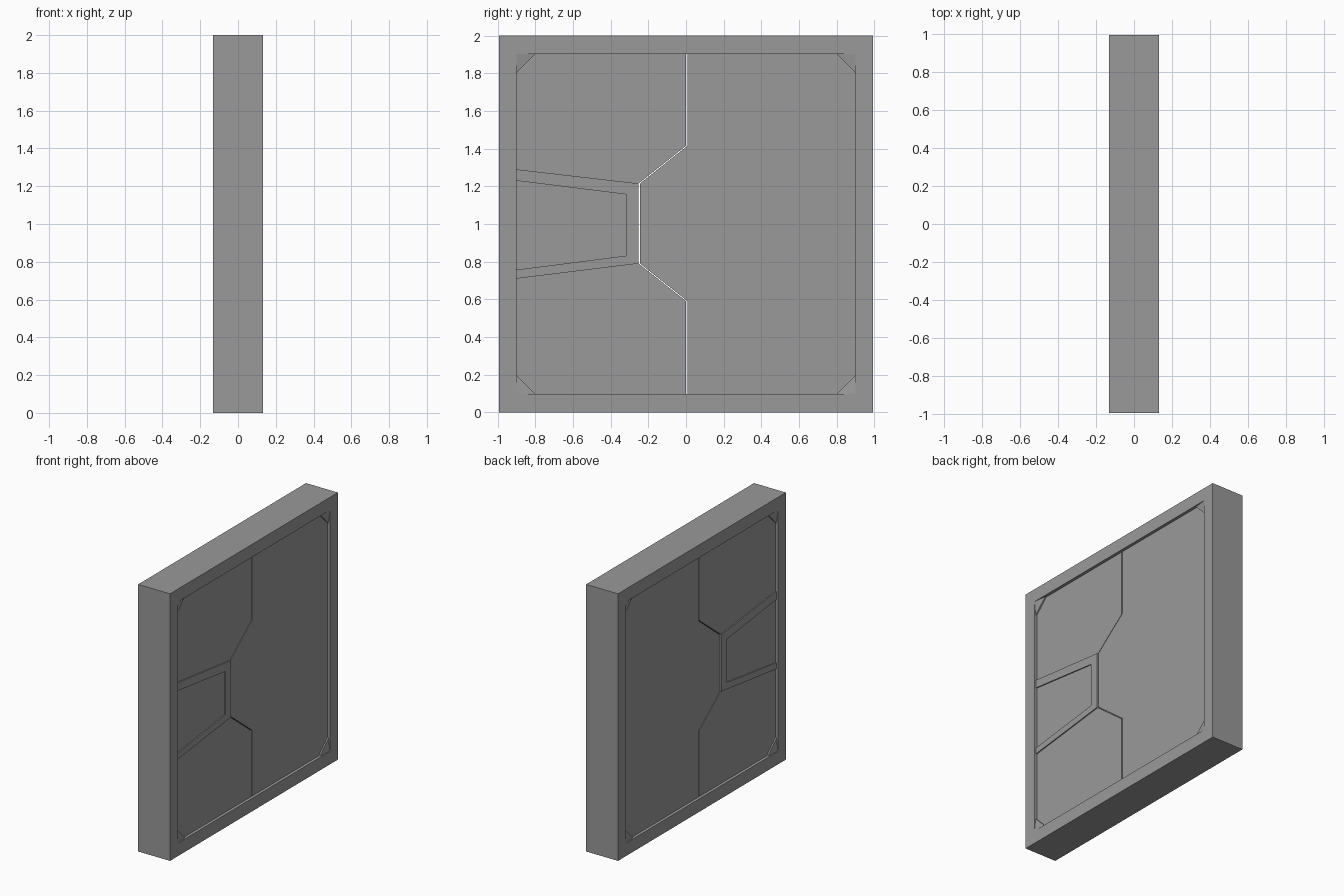
import bpy, bmesh

if "Cube" in bpy.data.objects:
    bpy.data.objects.remove(bpy.data.objects["Cube"])

FACE, LEAF, BAND = 0.132, 0.11, 0.118   # half depths: frame, door leaf, raised trim
OUT_Y, IN_Y = 0.993, 0.90
LOW, HIGH = 0.097, 1.903
GAP = 0.008

grey = bpy.data.materials.new("dark_grey")
grey.diffuse_color = (0.32, 0.32, 0.32, 1)
grey.use_nodes = True
grey.node_tree.nodes["Principled BSDF"].inputs["Base Color"].default_value = grey.diffuse_color


def finish(name, bm):
    bmesh.ops.recalc_face_normals(bm, faces=bm.faces)
    mesh = bpy.data.meshes.new(name)
    bm.to_mesh(mesh)
    bm.free()
    mesh.materials.append(grey)
    obj = bpy.data.objects.new(name, mesh)
    bpy.context.collection.objects.link(obj)
    return obj


def prism(name, profile, x0, x1):
    """Extrude a closed (y, z) profile along x."""
    bm = bmesh.new()
    face = bm.faces.new([bm.verts.new((x0, y, z)) for y, z in profile])
    out = bmesh.ops.extrude_face_region(bm, geom=[face])
    verts = [g for g in out["geom"] if isinstance(g, bmesh.types.BMVert)]
    bmesh.ops.translate(bm, verts=verts, vec=(x1 - x0, 0, 0))
    return finish(name, bm)


def rect(y, z0, z1):
    return [(-y, z0), (y, z0), (y, z1), (-y, z1)]


# Surrounding frame, built as a rectangular ring
bm = bmesh.new()
loops = [[bm.verts.new((x, y, z)) for y, z in pts]
         for x, pts in ((-FACE, rect(OUT_Y, 0, 2)), (FACE, rect(OUT_Y, 0, 2)),
                        (FACE, rect(IN_Y, LOW, HIGH)), (-FACE, rect(IN_Y, LOW, HIGH)))]
for k in range(4):
    a, b = loops[k], loops[(k + 1) % 4]
    for i in range(4):
        j = (i + 1) % 4
        bm.faces.new((a[i], a[j], b[j], b[i]))
finish("door_frame", bm)

# Two sliding leaves meeting along a stepped seam
seam = [(0.001, HIGH), (0.001, 1.416), (-0.252, 1.215), (-0.252, 0.79),
        (0.001, 0.59), (0.001, LOW)]
prism("notched_leaf", seam + [(-IN_Y, LOW), (-IN_Y, HIGH)], -LEAF, LEAF)
prism("tongue_leaf", [(y + GAP, z) for y, z in seam] + [(IN_Y, LOW), (IN_Y, HIGH)],
      -LEAF, LEAF)

# Raised trim and sloping corner gussets on both faces
trim = [(-IN_Y, 1.29), (-0.252, 1.215), (-0.252, 0.79), (-IN_Y, 0.71),
        (-IN_Y, 0.757), (-0.315, 0.832), (-0.315, 1.157), (-IN_Y, 1.23)]
for side, sx in (("right", 1), ("left", -1)):
    prism("raised_trim_" + side, trim, sx * (LEAF - 0.01), sx * BAND)
    for sy in (-1, 1):
        for level, z, sz in (("lower", LOW, 1), ("upper", HIGH, -1)):
            y, leg = sy * IN_Y, 0.1
            corners = [(y, z), (y - sy * leg, z), (y, z + sz * leg)]
            gusset = prism(f"corner_gusset_{side}_{level}", corners,
                           sx * (LEAF - 0.01), sx * (LEAF + 0.01))
            # lift the outer corner flush with the frame face
            for v in gusset.data.vertices:
                if abs(v.co.x) > LEAF and abs(v.co.y - y) + abs(v.co.z - z) < 0.001:
                    v.co.x = sx * (FACE - 0.001)
